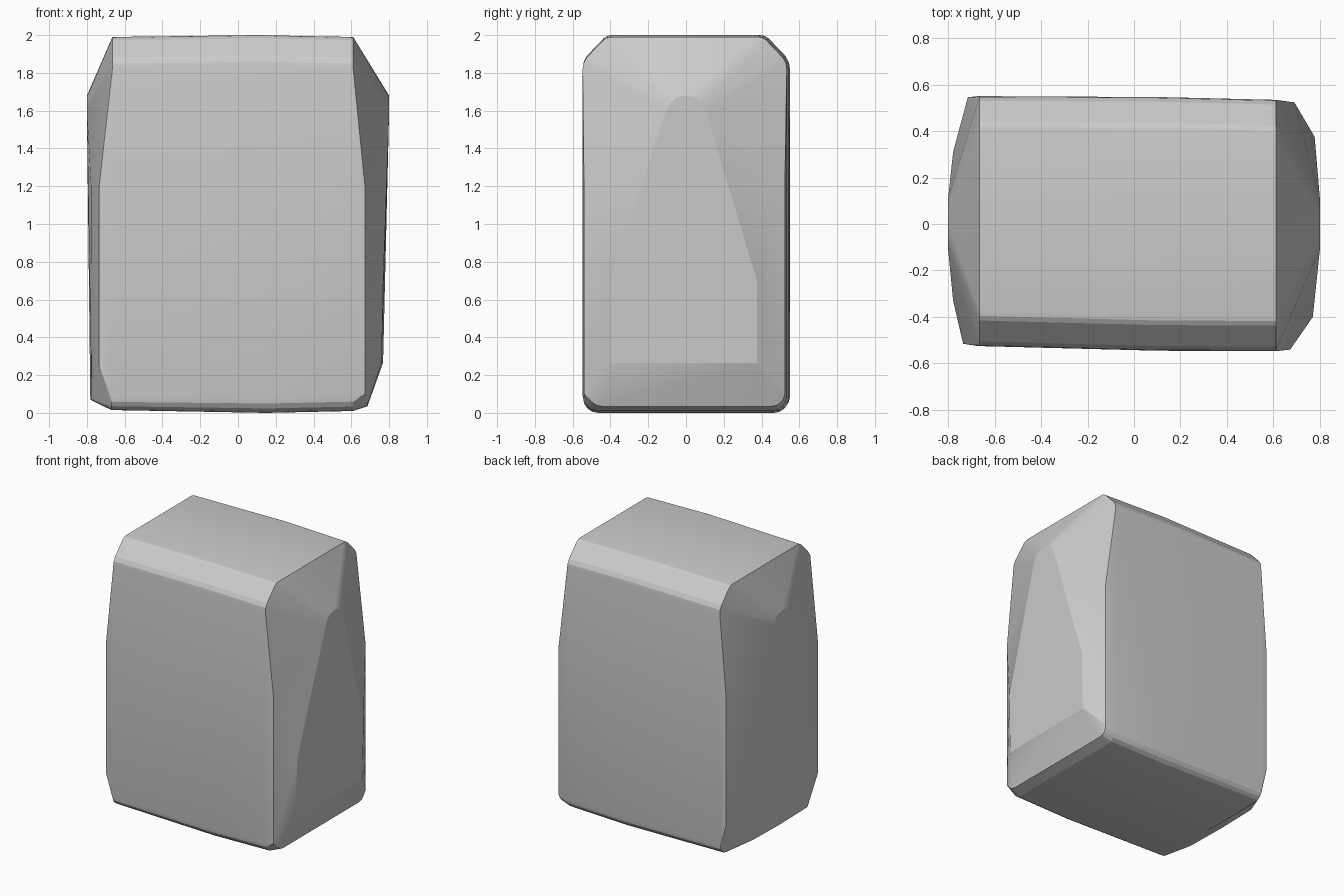
import bpy, bmesh, math

if "Cube" in bpy.data.objects:
    bpy.data.objects.remove(bpy.data.objects["Cube"])

pts = []


def arc(x, cy, cz, ry, rz, a0, n=4):
    # quarter-round corner in the YZ plane
    for i in range(n + 1):
        a = math.radians(a0 + 90 * i / n)
        pts.append((x, cy + ry * math.cos(a), cz + rz * math.sin(a)))


def top_section(x, y0, y1, z):
    # chamfered upper corners with softened ends
    for y, s in ((y0, 1), (y1, -1)):
        for dy, dz in ((0, .17), (.004, .14), (.02, .11), (.11, .016), (.13, .004), (.15, 0)):
            pts.append((x, y + s * dy, z - dz))


def bottom_section(x, y0, y1, z, r):
    # rounded lower corners
    arc(x, y0 + r, z + r, r, r, 180)
    arc(x, y1 - r, z + r, r, r, 270)


# Main body: slightly bowed sections from left to right
top_section(-.665, -.525, .55, 1.99)
top_section(.1, -.545, .546, 2.0)
top_section(.61, -.547, .534, 1.99)
bottom_section(-.67, -.525, .55, .015, .07)
bottom_section(.15, -.545, .545, 0, .08)
bottom_section(.61, -.547, .534, .01, .08)
bottom_section(.685, -.515, .523, .035, .07)

# Body side edges, full width up to z = 1.2
for z in (.1, 1.2):
    pts += [(.672, -.54, z), (.69, .523, z)]
for z in (.25, 1.2):
    pts += [(-.735, -.515, z), (-.715, .545, z)]

# Bulging side panels with rounded peaks
for side in (-1, 1):
    for y, z in ((0, 1.68), (.05, 1.67), (.085, 1.64), (.105, 1.6)):
        pts += [(side * .8, y, z), (side * .8, -y, z)]
for z, x in ((.265, .768), (.7, .777)):
    pts += [(x, .375, z), (x - .008, -.4, z)]
for z, x in ((.07, -.775), (1.2, -.778)):
    pts += [(x, .31, z), (x, -.33, z)]
pts += [(-.782, 0, .07)]

# Convex shell around the sections and panels
bm = bmesh.new()
for p in pts:
    bm.verts.new(p)
bmesh.ops.remove_doubles(bm, verts=bm.verts[:], dist=.002)
res = bmesh.ops.convex_hull(bm, input=bm.verts[:])
loose = [v for v in bm.verts if not v.link_faces]
bmesh.ops.delete(bm, geom=loose, context='VERTS')
bmesh.ops.dissolve_limit(bm, angle_limit=math.radians(1), verts=bm.verts[:], edges=bm.edges[:])
bmesh.ops.recalc_face_normals(bm, faces=bm.faces[:])
me = bpy.data.meshes.new("faceted_block")
bm.to_mesh(me)
bm.free()
ob = bpy.data.objects.new("faceted_block", me)
bpy.context.collection.objects.link(ob)
bpy.context.view_layer.objects.active = ob
ob.select_set(True)
bpy.ops.object.shade_smooth_by_angle(angle=math.radians(15))
